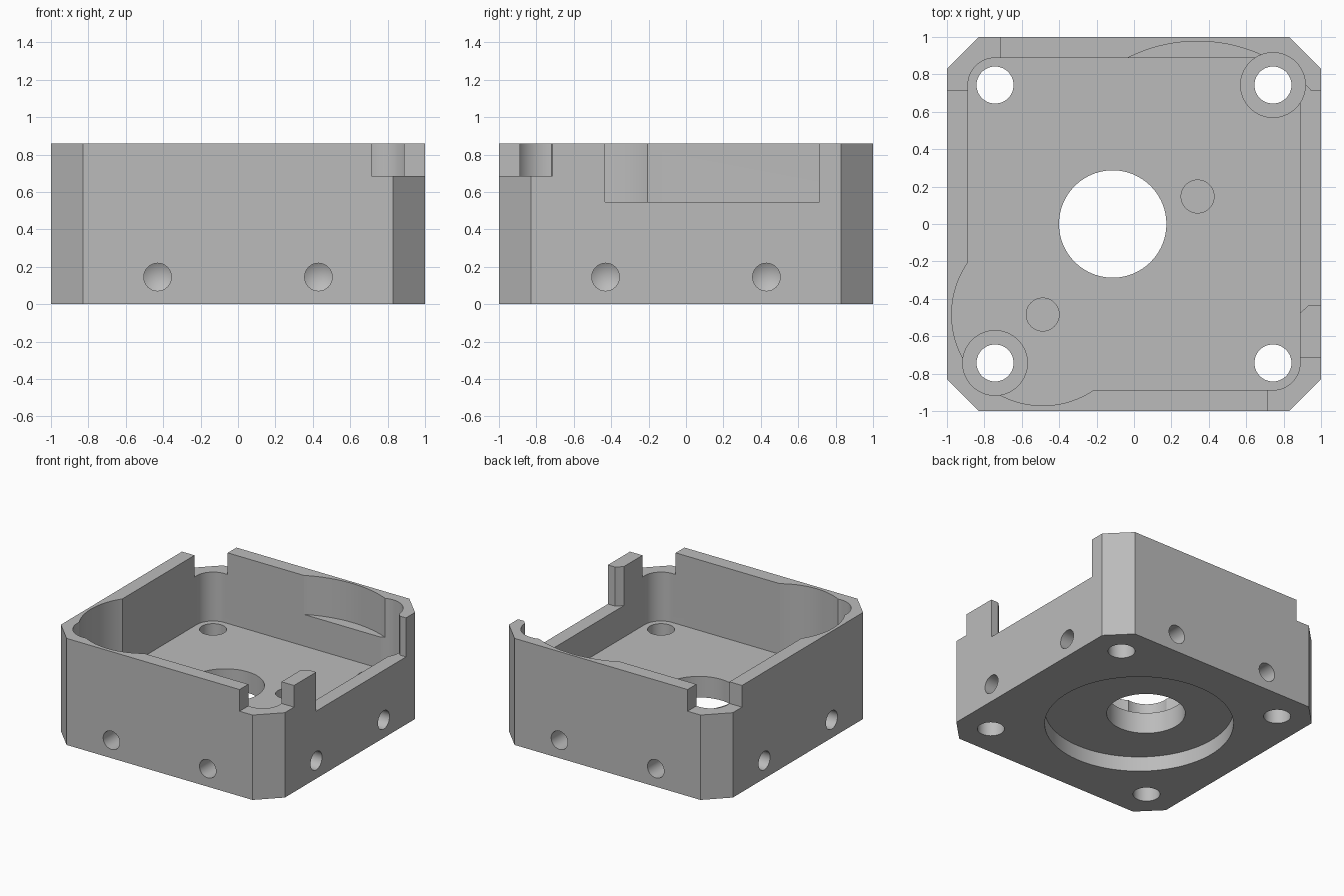
import bpy
import bmesh
from math import sin, cos, pi, radians
from mathutils import Matrix, Vector

cube = bpy.data.objects.get("Cube")
if cube:
    bpy.data.objects.remove(cube, do_unlink=True)

HEIGHT, FLOOR, LEDGE, NOTCH = 0.86, 0.29, 0.545, 0.685
ABOVE, BELOW = 1.0, -0.1
BOLT = 0.743

metal = bpy.data.materials.new("grey_metal")
metal.use_nodes = True
grey = (0.5, 0.5, 0.5, 1)
metal.diffuse_color = grey
metal.node_tree.nodes["Principled BSDF"].inputs["Base Color"].default_value = grey


def to_object(name, bm):
    bmesh.ops.recalc_face_normals(bm, faces=bm.faces)
    mesh = bpy.data.meshes.new(name)
    bm.to_mesh(mesh)
    bm.free()
    obj = bpy.data.objects.new(name, mesh)
    bpy.context.collection.objects.link(obj)
    mesh.materials.append(metal)
    return obj


def prism(name, outline, z0, z1):
    """Extrude a flat outline from z0 to z1."""
    bm = bmesh.new()
    face = bm.faces.new([bm.verts.new((x, y, z0)) for x, y in outline])
    top = bmesh.ops.extrude_face_region(bm, geom=[face])
    verts = [v for v in top["geom"] if isinstance(v, bmesh.types.BMVert)]
    bmesh.ops.translate(bm, vec=(0, 0, z1 - z0), verts=verts)
    return to_object(name, bm)


def arc(cx, cy, r, start, end, n):
    angles = [start + (end - start) * i / n for i in range(n + 1)]
    return [(cx + r * cos(a), cy + r * sin(a)) for a in angles]


def cylinder(name, x, y, r, z0, z1, n=64):
    return prism(name, arc(x, y, r, 0, 2 * pi, n)[:-1], z0, z1)


def block(name, x0, x1, y0, y1, z0, z1):
    return prism(name, [(x0, y0), (x1, y0), (x1, y1), (x0, y1)], z0, z1)


def drill(name, quarter, along):
    """Blind side hole with a conical tip."""
    bm = bmesh.new()
    r, depth, n = 0.074, 0.2, 32
    rings = []
    for y in (-1.1, -1 + depth):
        rings.append([bm.verts.new((along + px, y, 0.145 + pz))
                      for px, pz in arc(0, 0, r, 0, 2 * pi, n)[:-1]])
    tip = bm.verts.new((along, -1 + depth + 0.045, 0.145))
    bm.faces.new(rings[0])
    for i in range(n):
        j = (i + 1) % n
        bm.faces.new((rings[0][i], rings[0][j], rings[1][j], rings[1][i]))
        bm.faces.new((rings[1][i], rings[1][j], tip))
    bm.transform(Matrix.Rotation(quarter * pi / 2, 4, "Z"))
    return to_object(name, bm)


# Square body with chamfered corners
c = 0.83
housing = prism("housing", [(-c, -1), (c, -1), (1, -c), (1, c),
                            (c, 1), (-c, 1), (-1, c), (-1, -c)], 0, HEIGHT)

# Main cavity with rounded corners
rounded = []
for q, (sx, sy) in enumerate([(1, 1), (-1, 1), (-1, -1), (1, -1)]):
    rounded += arc(sx * BOLT, sy * BOLT, 0.145, q * pi / 2, (q + 1) * pi / 2, 16)
cutters = [prism("cavity_cutter", rounded, FLOOR, ABOVE)]

# Round gear pockets, side window and pin holes
cutters += [
    cylinder("small_gear_pocket", -0.488, -0.484, 0.487, FLOOR, ABOVE, 96),
    cylinder("large_gear_pocket", 0.34, 0.147, 0.83, LEDGE, ABOVE, 128),
    block("side_window", 0.85, 1.1, -0.432, 0.714, LEDGE, ABOVE),
    cylinder("small_gear_pin_hole", -0.488, -0.484, 0.088, 0.17, 0.5),
    cylinder("large_gear_pin_hole", 0.34, 0.147, 0.088, 0.17, 0.5),
]

# Centre bore and shallow round recess underneath
cutters += [
    cylinder("centre_bore", -0.114, 0, 0.287, BELOW, 0.5, 96),
    cylinder("bottom_recess", -0.04, 0.01, 0.69, BELOW, 0.12, 128),
]

# Corner bolt holes, two of them counterbored, the other two notched at the rim
for sx in (-1, 1):
    for sy in (-1, 1):
        x, y = sx * BOLT, sy * BOLT
        cutters.append(cylinder("bolt_hole", x, y, 0.099, BELOW, 0.5, 48))
        if sx == sy:
            cutters.append(cylinder("counterbore", x, y, 0.173, 0.22, ABOVE))
        else:
            xs, ys = sorted((sx * 0.714, sx * 1.1)), sorted((sy * 0.714, sy * 1.1))
            cutters.append(block("rim_notch", *xs, *ys, NOTCH, ABOVE))

# Two drilled holes on each side
for quarter in range(4):
    for along in (-0.43, 0.43):
        cutters.append(drill("side_hole", quarter, along))

# Cut everything out of the body
for cutter in cutters:
    cutter.hide_render = True
    mod = housing.modifiers.new(cutter.name, "BOOLEAN")
    mod.operation = "DIFFERENCE"
    mod.solver = "EXACT"
    mod.object = cutter
bpy.context.view_layer.update()
graph = bpy.context.evaluated_depsgraph_get()
result = bpy.data.meshes.new_from_object(housing.evaluated_get(graph))
housing.modifiers.clear()
housing.data = result
for cutter in cutters:
    bpy.data.objects.remove(cutter, do_unlink=True)
result.materials.clear()
result.materials.append(metal)
for poly in result.polygons:
    poly.material_index = 0

# Smooth bores with crisp edges
for obj in bpy.context.selected_objects:
    obj.select_set(False)
housing.select_set(True)
bpy.context.view_layer.objects.active = housing
bpy.ops.object.shade_smooth_by_angle(angle=radians(25))
